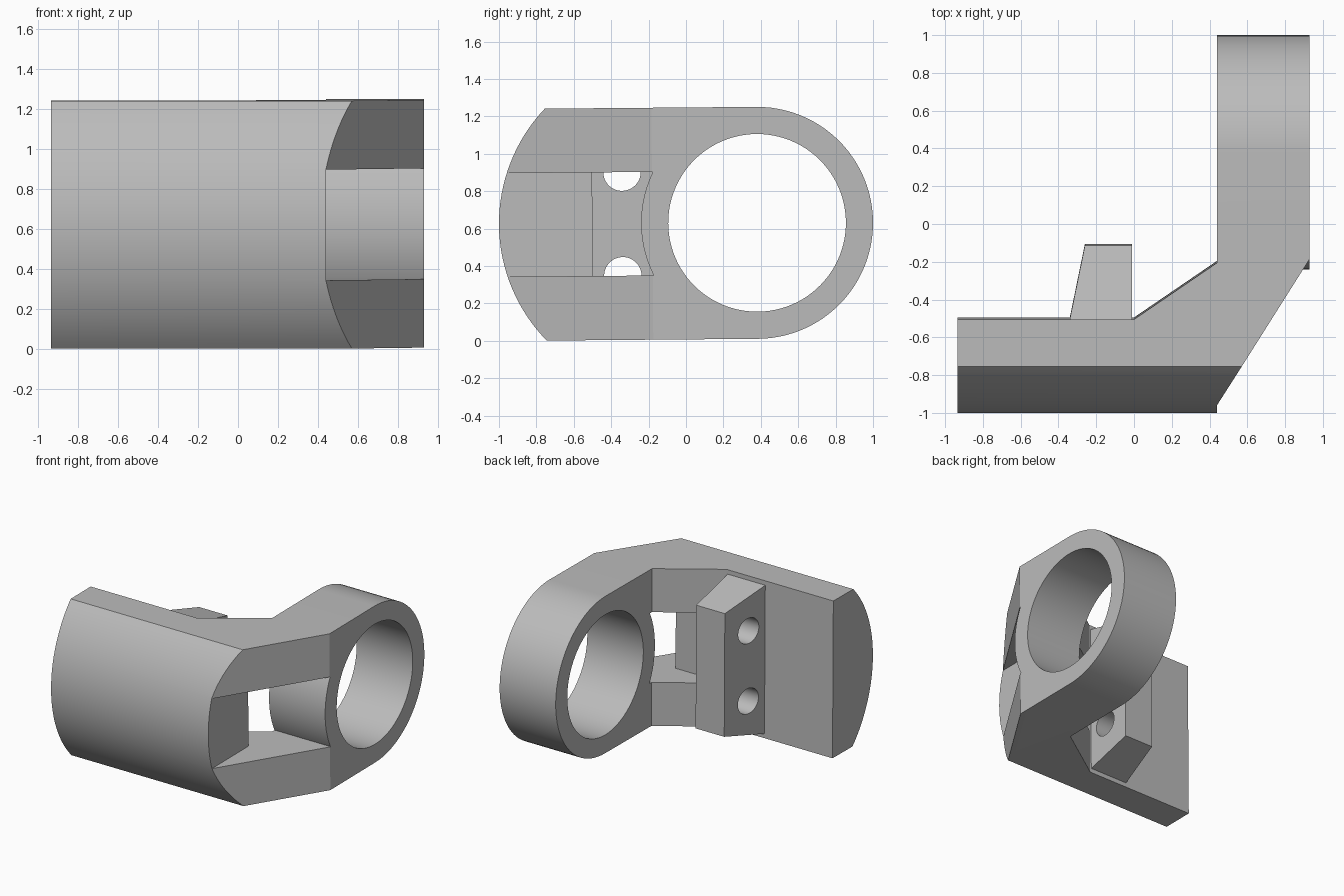
import bpy
import bmesh
import math
from mathutils import Matrix, Vector

if "Cube" in bpy.data.objects:
    bpy.data.objects.remove(bpy.data.objects["Cube"], do_unlink=True)

# Single plain grey for the whole bracket
grey = bpy.data.materials.new("light_grey")
grey.use_nodes = True
GREY = (0.5, 0.5, 0.5, 1)
grey.diffuse_color = GREY
grey.node_tree.nodes["Principled BSDF"].inputs["Base Color"].default_value = GREY

HALF = 0.62        # half the height, also the ring's outer radius
RING_Y = 0.38      # ring centre
WINDOW = 0.277     # half the window height
AXES = {"x": lambda u, v, w: (w, u, v), "z": lambda u, v, w: (u, v, w)}


def prism(name, outline, axis, lo, hi):
    """Extrude a flat outline along an axis from lo to hi."""
    bm = bmesh.new()
    place = AXES[axis]
    face = bm.faces.new([bm.verts.new(place(u, v, lo)) for u, v in outline])
    out = bmesh.ops.extrude_face_region(bm, geom=[face])
    moved = [g for g in out["geom"] if isinstance(g, bmesh.types.BMVert)]
    bmesh.ops.translate(bm, verts=moved, vec=Vector(place(0, 0, hi - lo)))
    bmesh.ops.recalc_face_normals(bm, faces=bm.faces)
    mesh = bpy.data.meshes.new(name)
    bm.to_mesh(mesh)
    bm.free()
    mesh.materials.append(grey)
    obj = bpy.data.objects.new(name, mesh)
    bpy.context.collection.objects.link(obj)
    return obj


def circle(cu, cv, r, n):
    steps = [math.tau * i / n for i in range(n)]
    return [(cu + r * math.cos(a), cv + r * math.sin(a)) for a in steps]


def select(obj):
    bpy.ops.object.select_all(action="DESELECT")
    obj.select_set(True)
    bpy.context.view_layer.objects.active = obj


def combine(obj, tool, operation):
    """Apply a boolean and remove its tool."""
    select(obj)
    mod = obj.modifiers.new("boolean", "BOOLEAN")
    mod.operation = operation
    mod.solver = "EXACT"
    mod.object = tool
    bpy.ops.object.modifier_apply(modifier=mod.name)
    bpy.data.objects.remove(tool, do_unlink=True)


# Body: bent plan crossed with a side profile that bulges at the front
plan = [(-0.935, -1.1), (0.44, -1.1), (0.44, -0.956), (0.93, -0.18), (0.93, 0.7),
        (0.44, 0.7), (0.44, -0.2), (0, -0.5), (-0.935, -0.5)]
body = prism("bracket_body", plan, "z", -0.8, 0.8)
bulge = 0.894
spread = math.asin(HALF / bulge)
side = [(RING_Y, -HALF), (RING_Y, HALF)]
for i in range(33):
    a = spread * (1 - i / 16)
    side.append((bulge - 1 - bulge * math.cos(a), bulge * math.sin(a)))
combine(body, prism("side_profile", side, "x", -1.2, 1.2), "INTERSECT")

# Window through the bend
window = [(0.44, -1.2), (1.2, -1.2), (1.2, 0), (-0.05, 0), (-0.05, -0.5), (0.44, -0.5)]
combine(body, prism("window", window, "z", -WINDOW, WINDOW), "DIFFERENCE")

# Ring and its bore
combine(body, prism("ring", circle(RING_Y, 0, HALF, 96), "x", 0.44, 0.93), "UNION")
combine(body, prism("bore", circle(RING_Y, 0, 0.475, 96), "x", 0, 1.2), "DIFFERENCE")

# Tapered boss on the back with two cross holes
boss = prism("bolt_boss", [(-0.34, -0.5), (-0.01, -0.5), (-0.01, -0.11), (-0.26, -0.11)],
             "z", -0.585, 0.585)
for v in boss.data.vertices:
    if v.co.y > -0.3:
        v.co.z *= 0.83
for s in (-1, 1):
    hole = prism("bolt_hole", circle(-0.34, s * WINDOW, 0.1, 48), "x", -0.6, 0.2)
    combine(boss, hole, "DIFFERENCE")

# Clean flat faces, settle on the ground with a very slight tilt
settle = Matrix.Translation((0, 0, 0.628)) @ Matrix.Rotation(0.0084, 4, "X")
for obj in (body, boss):
    bm = bmesh.new()
    bm.from_mesh(obj.data)
    bmesh.ops.remove_doubles(bm, verts=bm.verts, dist=0.0002)
    bmesh.ops.dissolve_limit(bm, angle_limit=math.radians(0.5),
                             verts=bm.verts, edges=bm.edges)
    bmesh.ops.transform(bm, matrix=settle, verts=bm.verts)
    bm.to_mesh(obj.data)
    bm.free()
    select(obj)
    bpy.ops.object.shade_smooth_by_angle(angle=math.radians(25))
